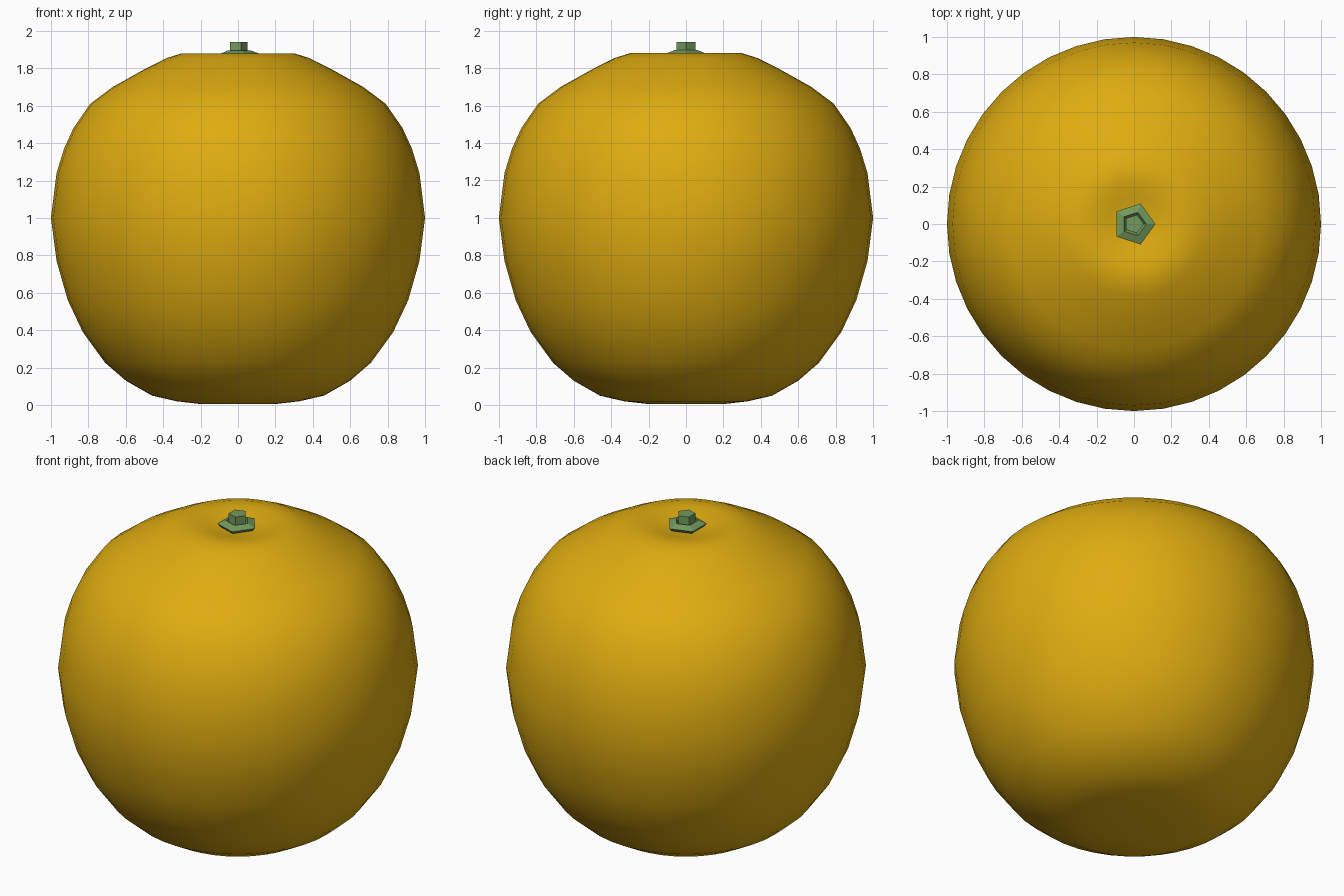
import bpy
import math

cube = bpy.data.objects.get("Cube")
if cube:
    bpy.data.objects.remove(cube, do_unlink=True)


def make_material(name, rgb):
    mat = bpy.data.materials.new(name)
    mat.use_nodes = True
    colour = (*rgb, 1.0)
    mat.diffuse_color = colour
    mat.node_tree.nodes["Principled BSDF"].inputs["Base Color"].default_value = colour
    return mat


def lathe(name, profile, sides, mat, smooth=False):
    """Turn (radius, height) points, listed bottom to top, about the z axis."""
    verts, rings, faces = [], [], []
    for r, z in profile:
        count = sides if r > 0 else 1
        start = len(verts)
        for i in range(count):
            a = math.tau * i / sides
            verts.append((r * math.cos(a), r * math.sin(a), z))
        rings.append([start + i % count for i in range(sides)])
    for low, high in zip(rings, rings[1:]):
        for i in range(sides):
            j = (i + 1) % sides
            corners = [low[i], low[j], high[j], high[i]]
            faces.append(list(dict.fromkeys(corners)))
    mesh = bpy.data.meshes.new(name)
    mesh.from_pydata(verts, [], faces)
    mesh.materials.append(mat)
    mesh.update()
    obj = bpy.data.objects.new(name, mesh)
    bpy.context.collection.objects.link(obj)
    if smooth:
        for poly in mesh.polygons:
            poly.use_smooth = True
    return obj


peel = make_material("orange peel", (0.73, 0.41, 0.005))
green = make_material("stem green", (0.17, 0.32, 0.11))

# Fruit: flattened base, full sides, sloping shoulders and a dimpled crown
fruit_profile = [
    (0, 0.005), (0.2, 0.005), (0.33, 0.02), (0.46, 0.05), (0.6, 0.13),
    (0.71, 0.225), (0.83, 0.39), (0.91, 0.56), (0.97, 0.77), (1.0, 1.0),
    (0.97, 1.24), (0.93, 1.37), (0.88, 1.48), (0.79, 1.61), (0.67, 1.7),
    (0.5, 1.795), (0.38, 1.855), (0.3, 1.88), (0.23, 1.88),
    (0.15, 1.865), (0.07, 1.848), (0, 1.845),
]
lathe("fruit", fruit_profile, 40, peel, smooth=True)

# Calyx: five-sided collar with a small trench around the stem
lathe("calyx", [(0, 1.855), (0.1, 1.86), (0.115, 1.878), (0.066, 1.896),
                (0.05, 1.872), (0, 1.872)], 5, green)

# Stem: short five-sided stub
lathe("stem", [(0.052, 1.865), (0.052, 1.94), (0, 1.94)], 5, green)
